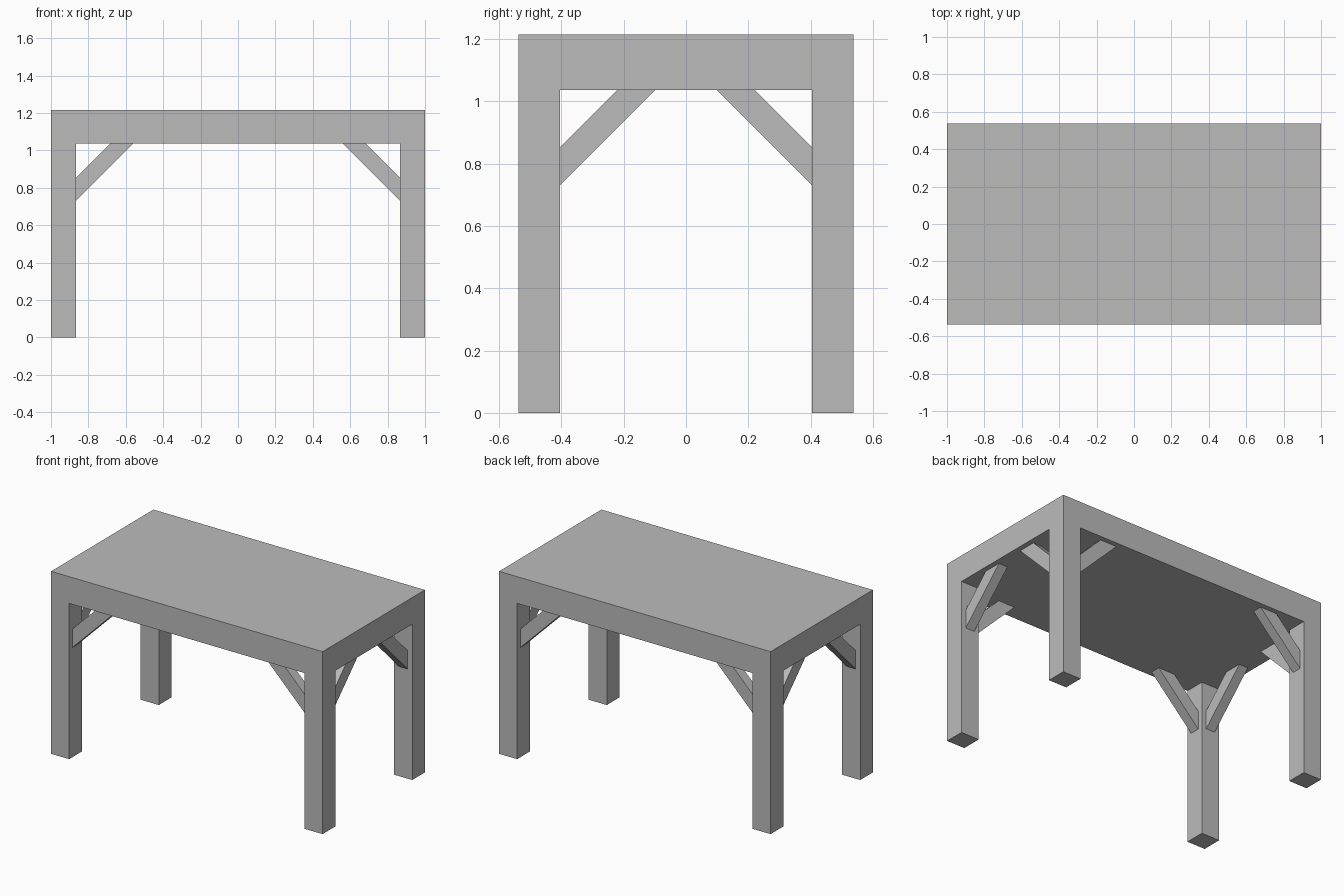
import bpy, bmesh
from mathutils import Vector

if "Cube" in bpy.data.objects:
    bpy.data.objects.remove(bpy.data.objects["Cube"])

HX, HY, TOP, UNDER, LEG = 1.0, 0.538, 1.215, 1.037, 0.133
BRACE_W = 0.066

grey = bpy.data.materials.new("plain grey")
grey.diffuse_color = (0.5, 0.5, 0.5, 1)
grey.use_nodes = True
grey.node_tree.nodes["Principled BSDF"].inputs["Base Color"].default_value = grey.diffuse_color


def add_object(name, bm):
    bmesh.ops.recalc_face_normals(bm, faces=bm.faces[:])
    mesh = bpy.data.meshes.new(name)
    bm.to_mesh(mesh)
    bm.free()
    mesh.materials.append(grey)
    obj = bpy.data.objects.new(name, mesh)
    bpy.context.collection.objects.link(obj)
    return obj


# Thick top with four corner legs extruded from its underside
bm = bmesh.new()
bmesh.ops.create_cube(bm, size=1)
for v in bm.verts:
    v.co = Vector((v.co.x * 2 * HX, v.co.y * 2 * HY, TOP if v.co.z > 0 else UNDER))
for axis, half in ((Vector((1, 0, 0)), HX), (Vector((0, 1, 0)), HY)):
    for s in (-1, 1):
        bmesh.ops.bisect_plane(bm, geom=bm.verts[:] + bm.edges[:] + bm.faces[:],
                               plane_co=axis * s * (half - LEG), plane_no=axis)
corners = []
for f in bm.faces:
    c = f.calc_center_median()
    if abs(c.z - UNDER) < 1e-4 and abs(c.x) > HX - LEG and abs(c.y) > HY - LEG:
        corners.append(f)
ext = bmesh.ops.extrude_discrete_faces(bm, faces=corners)
for f in ext["faces"]:
    for v in f.verts:
        v.co.z = 0
bmesh.ops.remove_doubles(bm, verts=bm.verts[:], dist=1e-5)
add_object("table_top_and_legs", bm)


# Diagonal braces between leg and top, mirrored to all four corners
def brace(name, along_x):
    inner = (HX if along_x else HY) - LEG
    across = (HY if along_x else HX) - LEG / 2
    profile = [(inner, 0.73), (inner, 0.853),
               (inner - (UNDER - 0.853), UNDER), (inner - (UNDER - 0.73), UNDER)]
    bm = bmesh.new()
    rings = []
    for side in (-0.5, 0.5):
        w = across + side * BRACE_W
        rings.append([bm.verts.new((a, w, z) if along_x else (w, a, z)) for a, z in profile])
    bm.faces.new(rings[0])
    bm.faces.new(rings[1][::-1])
    for i in range(4):
        j = (i + 1) % 4
        bm.faces.new((rings[0][i], rings[1][i], rings[1][j], rings[0][j]))
    obj = add_object(name, bm)
    mirror = obj.modifiers.new("mirror", 'MIRROR')
    mirror.use_axis = (True, True, False)


brace("long_side_braces", True)
brace("short_side_braces", False)
